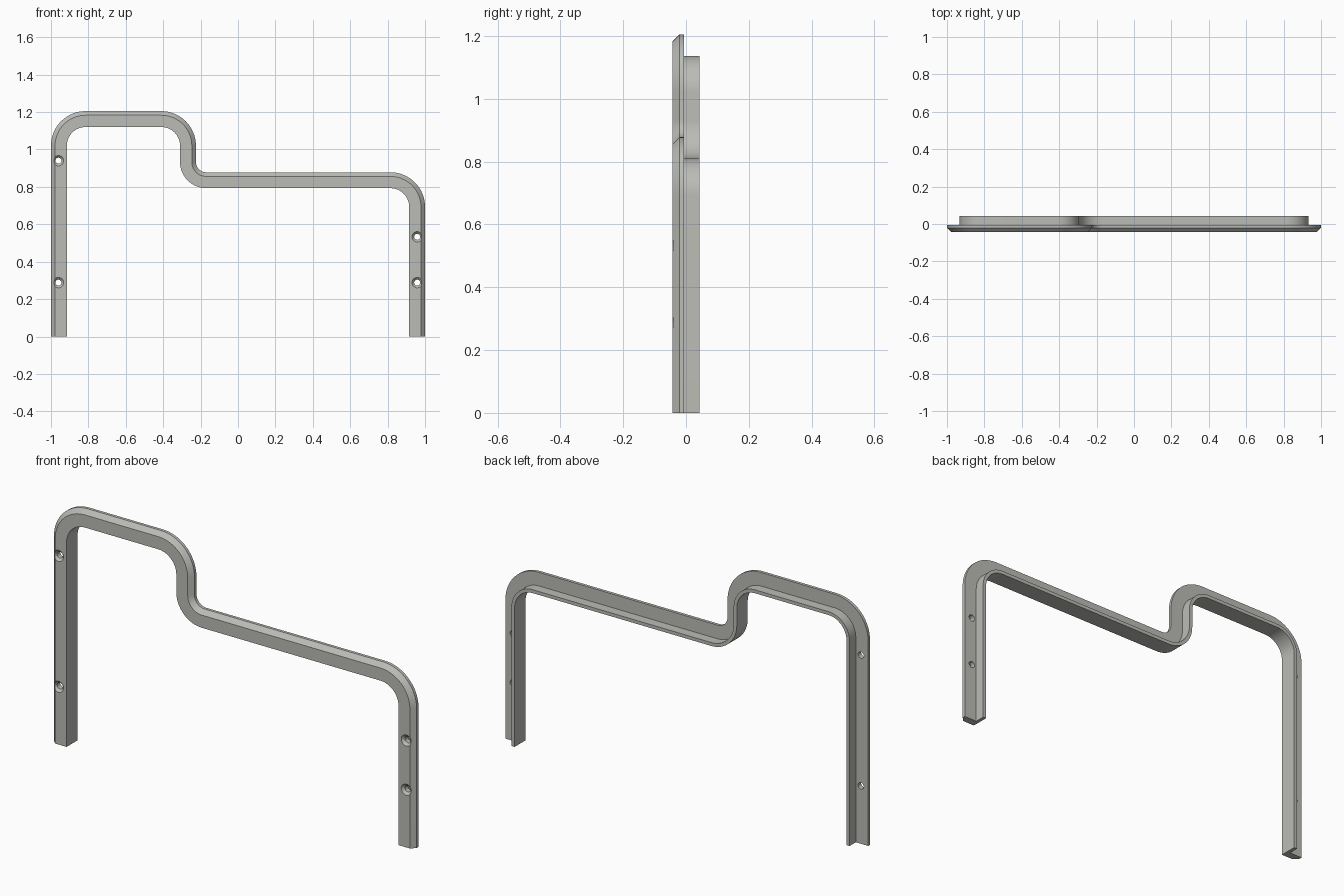
import bpy, bmesh, math
from mathutils import Vector

if "Cube" in bpy.data.objects:
    bpy.data.objects.remove(bpy.data.objects["Cube"])

metal = bpy.data.materials.new("warm grey")
metal.diffuse_color = (0.5, 0.5, 0.47, 1)
metal.use_nodes = True
metal.node_tree.nodes["Principled BSDF"].inputs["Base Color"].default_value = metal.diffuse_color


def make_object(name, bm):
    bmesh.ops.recalc_face_normals(bm, faces=bm.faces[:])
    me = bpy.data.meshes.new(name)
    bm.to_mesh(me)
    bm.free()
    me.materials.append(metal)
    ob = bpy.data.objects.new(name, me)
    bpy.context.collection.objects.link(ob)
    return ob


# Stations along the outer edge: (point, outward normal) in the xz plane
def arc(cx, cz, r, a0, a1, sign=1, steps=16):
    out = []
    for i in range(steps + 1):
        a = math.radians(a0 + (a1 - a0) * i / steps)
        d = Vector((math.cos(a), math.sin(a)))
        out.append((Vector((cx, cz)) + d * r, d * sign))
    return out


R, RC = 0.185, 0.055          # convex and concave outer-edge radii
TOP, STEP, SX = 1.205, 0.878, -0.225
path = [(Vector((-1, 0)), Vector((-1, 0)))]
path += arc(-1 + R, TOP - R, R, 180, 90)
path += arc(SX - R, TOP - R, R, 90, 0)
path += arc(SX + RC, STEP + RC, RC, 180, 270, -1)
path += arc(1 - R, STEP - R, R, 90, 0)
path += [(Vector((1, 0)), Vector((1, 0)))]

# L cross-section: (inward offset, y), bevelled flange plus rear rib
section = [(0.022, -0.043), (0.085, -0.043), (0.085, 0.043),
           (0.068, 0.043), (0.068, -0.006), (0, -0.006), (0, -0.021)]

bm = bmesh.new()
rings = []
for p, n in path:
    ring = []
    for d, y in section:
        q = p - n * d
        ring.append(bm.verts.new((q.x, y, q.y)))
    rings.append(ring)
k = len(section)
for a, b in zip(rings, rings[1:]):
    for i in range(k):
        j = (i + 1) % k
        bm.faces.new((a[i], a[j], b[j], b[i]))
bm.faces.new(rings[0])
bm.faces.new(rings[-1])
frame = make_object("trim_frame", bm)

# Countersunk screw hole cutters
bm = bmesh.new()
profile = [(0.028, -0.06), (0.028, -0.043), (0.016, -0.031), (0.016, 0.02)]
for x, z in [(-0.96, 0.94), (-0.96, 0.288), (0.958, 0.533), (0.958, 0.288)]:
    loops = []
    for r, y in profile:
        loops.append([bm.verts.new((x + r * math.cos(t * math.tau / 24), y,
                                    z + r * math.sin(t * math.tau / 24)))
                      for t in range(24)])
    for a, b in zip(loops, loops[1:]):
        for i in range(24):
            j = (i + 1) % 24
            bm.faces.new((a[i], a[j], b[j], b[i]))
    bm.faces.new(loops[0])
    bm.faces.new(loops[-1])
cutter = make_object("screw_hole_cutter", bm)
cutter.hide_render = True

mod = frame.modifiers.new("screw holes", 'BOOLEAN')
mod.operation = 'DIFFERENCE'
mod.solver = 'EXACT'
mod.object = cutter
bpy.context.view_layer.objects.active = frame
frame.select_set(True)
bpy.ops.object.modifier_apply(modifier=mod.name)
bpy.data.objects.remove(cutter)
bpy.ops.object.shade_smooth_by_angle(angle=math.radians(30))
